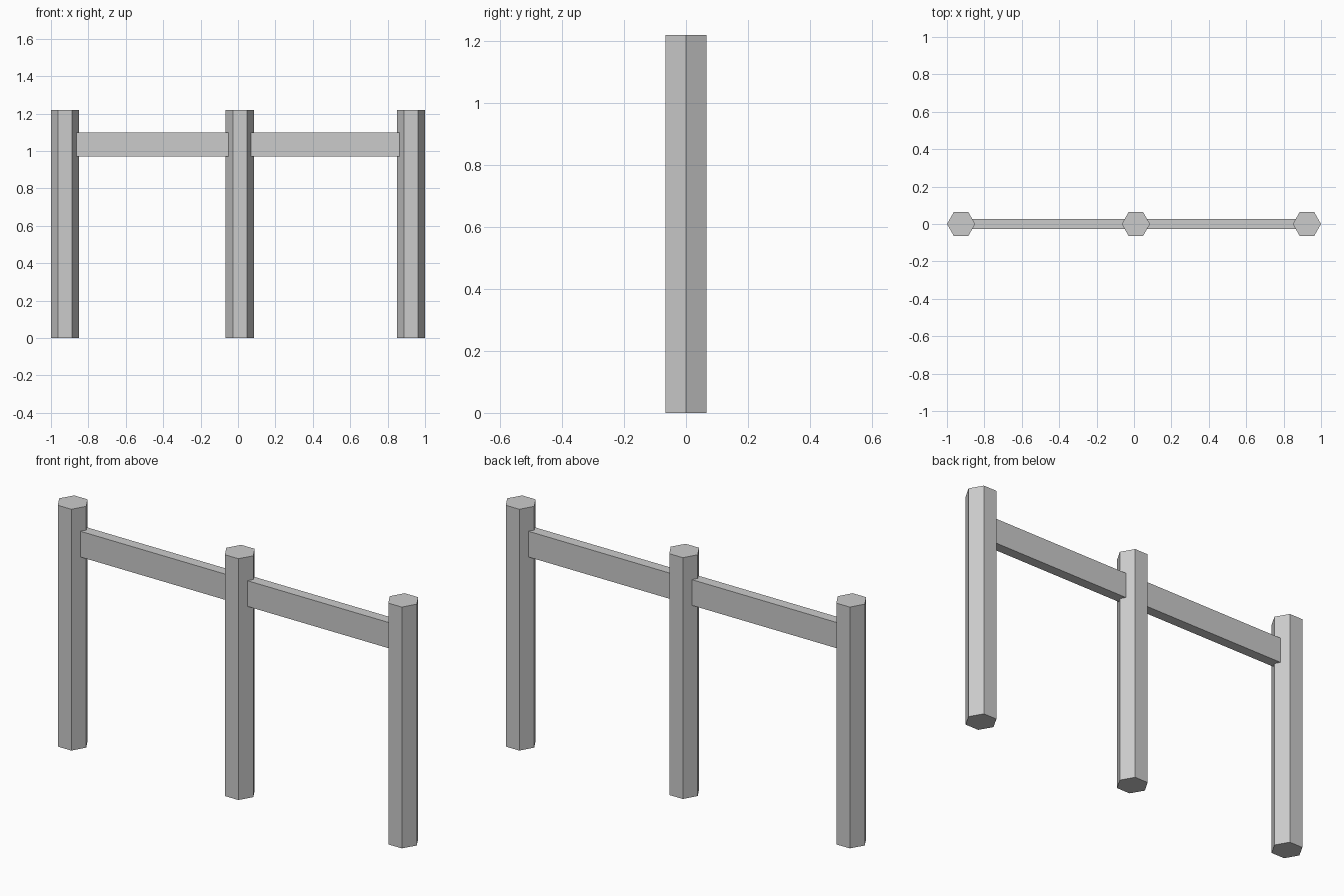
import bpy

cube = bpy.data.objects.get("Cube")
if cube:
    bpy.data.objects.remove(cube, do_unlink=True)

POST_R, POST_H = 0.0755, 1.22
RAIL_LOW, RAIL_HIGH, RAIL_T = 0.97, 1.10, 0.052
POST_X = {"right_post": -0.9245, "middle_post": 0.01, "left_post": 0.9245}

# Single plain grey
grey = bpy.data.materials.new("grey")
grey.use_nodes = True
colour = (0.6, 0.6, 0.6, 1)
grey.diffuse_color = colour
grey.node_tree.nodes["Principled BSDF"].inputs["Base Color"].default_value = colour


def finish(name):
    obj = bpy.context.object
    obj.name = name
    obj.data.materials.append(grey)
    return obj


def post(name, x):
    # Hexagonal prism with corners pointing along x
    bpy.ops.mesh.primitive_cylinder_add(
        vertices=6, radius=POST_R, depth=POST_H, location=(x, 0, POST_H / 2))
    obj = finish(name)
    for v in obj.data.vertices:
        v.co.x, v.co.y = v.co.y, -v.co.x


def rail(name, x0, x1):
    bpy.ops.mesh.primitive_cube_add(
        size=1, location=((x0 + x1) / 2, 0, (RAIL_LOW + RAIL_HIGH) / 2))
    obj = finish(name)
    for v in obj.data.vertices:
        v.co.x *= x1 - x0
        v.co.y *= RAIL_T
        v.co.z *= RAIL_HIGH - RAIL_LOW


# Three posts
for name, x in POST_X.items():
    post(name, x)

# Rails sunk slightly into the posts
inset = 0.055
rail("right_rail", POST_X["right_post"] + inset, POST_X["middle_post"] - inset)
rail("left_rail", POST_X["middle_post"] + inset, POST_X["left_post"] - inset)
